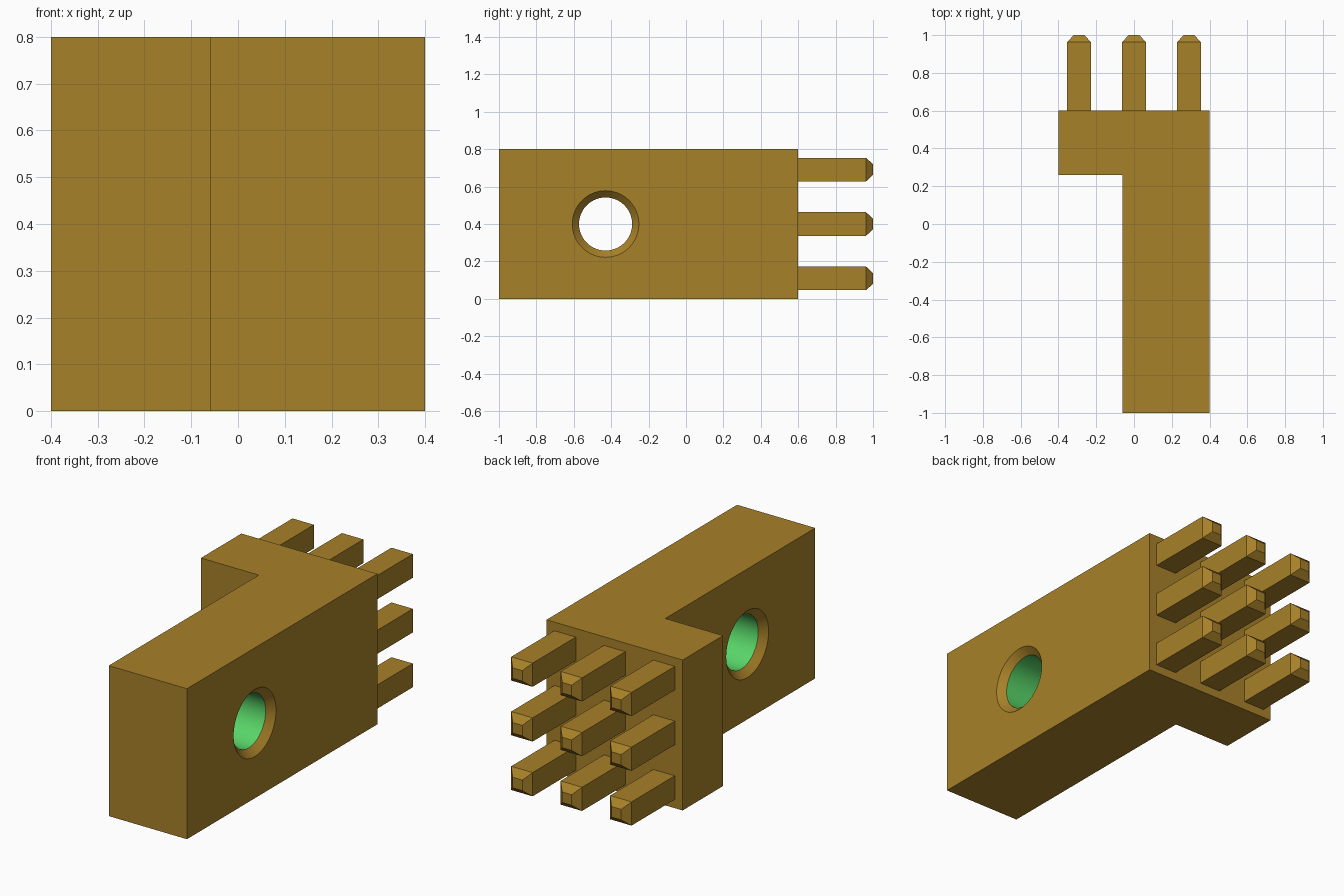
import bpy
import bmesh
from math import radians, hypot
from mathutils import Matrix

old = bpy.data.objects.get("Cube")
if old:
    bpy.data.objects.remove(old, do_unlink=True)


def make_material(name, rgb):
    mat = bpy.data.materials.new(name)
    mat.use_nodes = True
    color = (*rgb, 1)
    mat.diffuse_color = color
    mat.node_tree.nodes["Principled BSDF"].inputs["Base Color"].default_value = color
    return mat


gold = make_material("gold", (0.39, 0.22, 0.022))
green = make_material("green", (0.10, 0.67, 0.14))


def add_object(name, bm, *materials):
    bmesh.ops.recalc_face_normals(bm, faces=bm.faces)
    mesh = bpy.data.meshes.new(name)
    bm.to_mesh(mesh)
    bm.free()
    for mat in materials:
        mesh.materials.append(mat)
    obj = bpy.data.objects.new(name, mesh)
    bpy.context.collection.objects.link(obj)
    return obj


HEIGHT = 0.8
INNER_X, OUTER_X = -0.06, 0.4
HOLE_Y, HOLE_Z = -0.43, 0.4
HOLE_R, RIM_R = 0.142, 0.178

# L-shaped body, extruded upward from its outline
bm = bmesh.new()
outline = [(INNER_X, -1), (OUTER_X, -1), (OUTER_X, 0.6),
           (-0.4, 0.6), (-0.4, 0.26), (INNER_X, 0.26)]
base = bm.faces.new([bm.verts.new((x, y, 0)) for x, y in outline])
top = bmesh.ops.extrude_face_region(bm, geom=[base])["geom"]
bmesh.ops.translate(bm, vec=(0, 0, HEIGHT),
                    verts=[v for v in top if isinstance(v, bmesh.types.BMVert)])
body = add_object("body", bm, gold, green)

# Cutter for the countersunk cross hole, with flared ends past both faces
bm = bmesh.new()
depth, extra = RIM_R - HOLE_R, 0.02
stations = [(INNER_X - extra, RIM_R + extra), (INNER_X + depth, HOLE_R),
            (OUTER_X - depth, HOLE_R), (OUTER_X + extra, RIM_R + extra)]
rings = []
for x, radius in stations:
    place = Matrix.Translation((x, HOLE_Y, HOLE_Z)) @ Matrix.Rotation(radians(90), 4, "Y")
    rings.append(bmesh.ops.create_circle(bm, segments=64, radius=radius,
                                         matrix=place)["verts"])
for a, b in zip(rings, rings[1:]):
    for i in range(len(a)):
        j = (i + 1) % len(a)
        bm.faces.new((a[i], a[j], b[j], b[i]))
bm.faces.new(rings[0])
bm.faces.new(rings[-1])
cutter = add_object("hole_cutter", bm, gold, green)
cutter.hide_render = True

cut = body.modifiers.new("cross hole", "BOOLEAN")
cut.operation = "DIFFERENCE"
cut.solver = "EXACT"
cut.object = cutter
bpy.context.view_layer.objects.active = body
body.select_set(True)
bpy.ops.object.modifier_apply(modifier=cut.name)
bpy.data.objects.remove(cutter, do_unlink=True)

# Green bore wall between the gold countersinks
for face in body.data.polygons:
    c = face.center
    near = hypot(c.y - HOLE_Y, c.z - HOLE_Z) < HOLE_R + 0.005
    face.material_index = int(near and abs(face.normal.x) < 0.1)
bpy.ops.object.shade_smooth_by_angle(angle=radians(30))

# Three by three grid of square pins with tapered tips
PITCH, PIN, TIP = 0.291, 0.063, 0.028
for row in (-1, 0, 1):
    for col in (-1, 0, 1):
        cx, cz = col * PITCH, HEIGHT / 2 + row * PITCH
        bm = bmesh.new()
        loops = []
        for y, half in ((0.6, PIN), (0.963, PIN), (1.0, TIP)):
            loops.append([bm.verts.new((cx + sx * half, y, cz + sz * half))
                          for sx, sz in ((-1, -1), (1, -1), (1, 1), (-1, 1))])
        for a, b in zip(loops, loops[1:]):
            for i in range(4):
                j = (i + 1) % 4
                bm.faces.new((a[i], a[j], b[j], b[i]))
        bm.faces.new(loops[0])
        bm.faces.new(loops[-1])
        add_object(f"pin_row{row + 2}_column{col + 2}", bm, gold)
